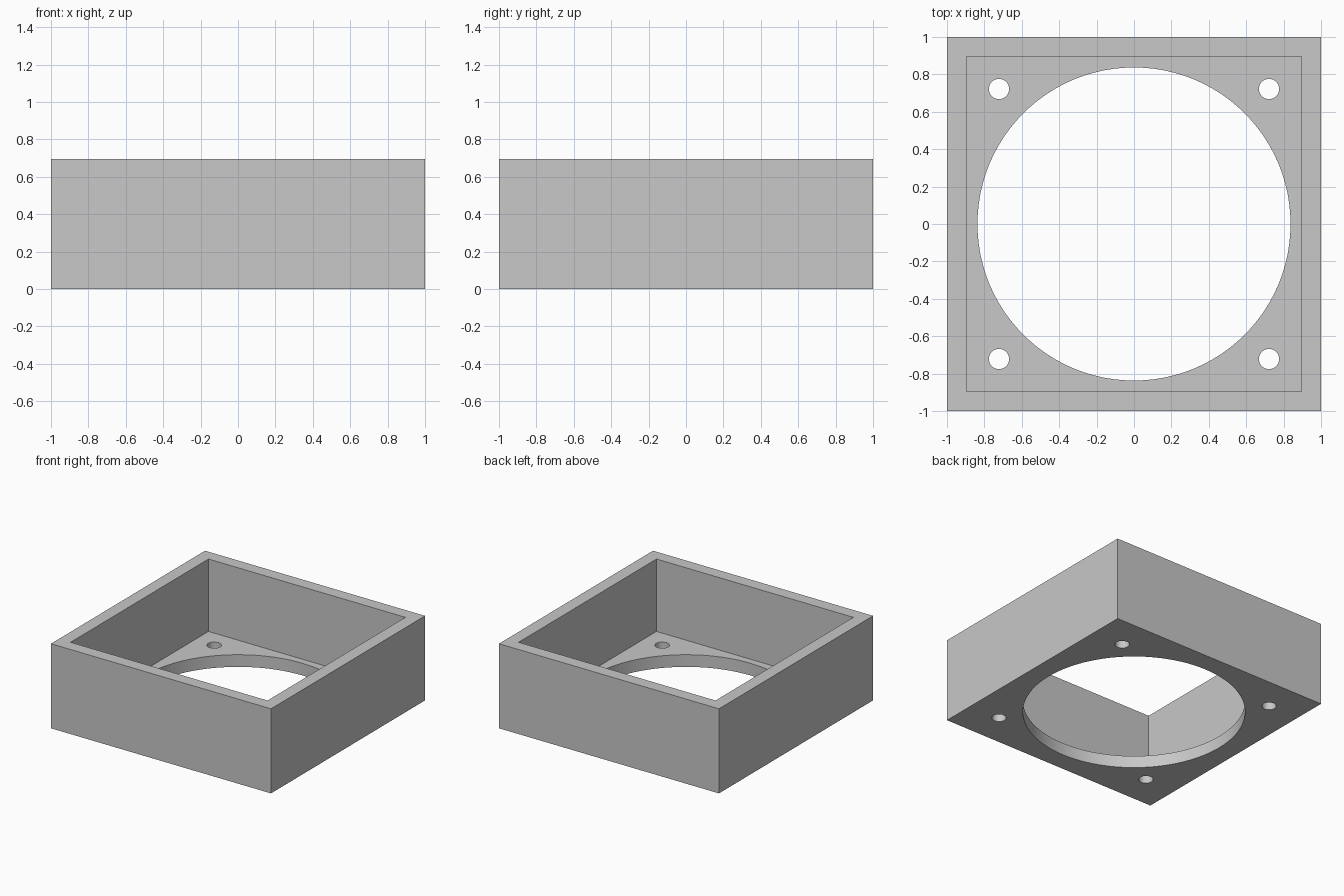
import bpy
import math

default_cube = bpy.data.objects.get("Cube")
if default_cube:
    bpy.data.objects.remove(default_cube, do_unlink=True)

HEIGHT = 0.695
FLOOR = 0.10
INNER = 0.895         # half width of the cavity
OPENING_RADIUS = 0.837
HOLE_RADIUS = 0.054
HOLE_OFFSET = 0.722

grey = bpy.data.materials.new("plain_grey")
grey.use_nodes = True
colour = (0.58, 0.58, 0.58, 1)
grey.diffuse_color = colour
grey.node_tree.nodes["Principled BSDF"].inputs["Base Color"].default_value = colour


def box(name, half_width, bottom, top):
    bpy.ops.mesh.primitive_cube_add(size=1, location=(0, 0, (bottom + top) / 2))
    obj = bpy.context.object
    obj.name = name
    obj.scale = (2 * half_width, 2 * half_width, top - bottom)
    bpy.ops.object.transform_apply(location=True, rotation=True, scale=True)
    obj.data.materials.append(grey)
    return obj


def drill(name, x, y, radius, sides):
    bpy.ops.mesh.primitive_cylinder_add(vertices=sides, radius=radius,
                                        depth=4 * FLOOR, location=(x, y, 0))
    obj = bpy.context.object
    obj.name = name
    obj.data.materials.append(grey)
    return obj


# Square housing and the shapes cut out of it
housing = box("square_housing", 1, 0, HEIGHT)
cutters = [box("cavity_cutter", INNER, FLOOR, HEIGHT + 0.2),
           drill("opening_cutter", 0, 0, OPENING_RADIUS, 96)]
for x in (-1, 1):
    for y in (-1, 1):
        cutters.append(drill("screw_hole_cutter", x * HOLE_OFFSET,
                             y * HOLE_OFFSET, HOLE_RADIUS, 32))

# Cut the cavity, the round opening and the screw holes
bpy.ops.object.select_all(action="DESELECT")
housing.select_set(True)
bpy.context.view_layer.objects.active = housing
for cutter in cutters:
    cutter.hide_render = True
    cut = housing.modifiers.new(cutter.name, "BOOLEAN")
    cut.operation = "DIFFERENCE"
    cut.solver = "EXACT"
    cut.object = cutter
    bpy.ops.object.modifier_apply(modifier=cut.name)
for cutter in cutters:
    bpy.data.objects.remove(cutter, do_unlink=True)

bpy.ops.object.shade_smooth_by_angle(angle=math.radians(30))
